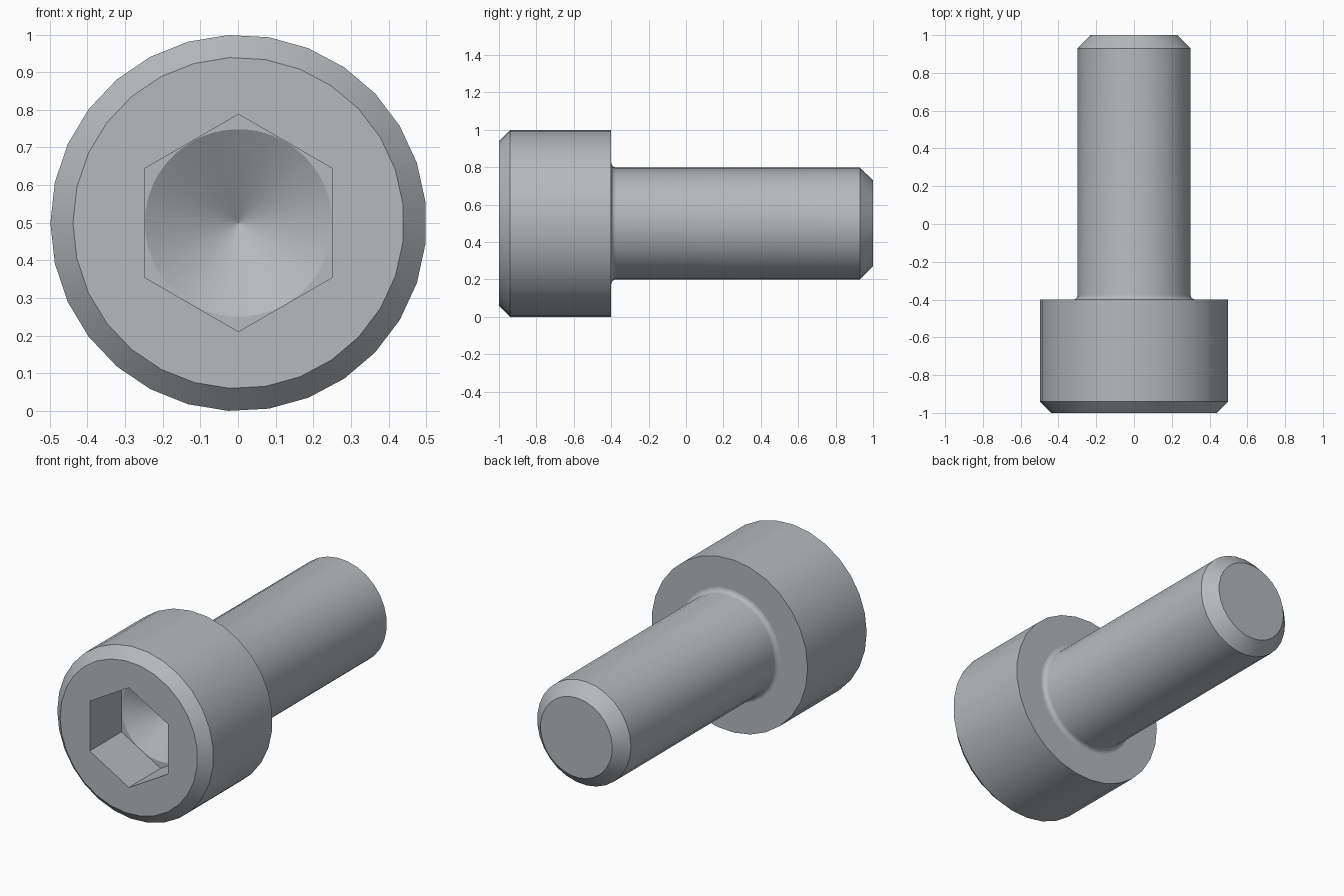
import bpy, bmesh, math

if "Cube" in bpy.data.objects:
    bpy.data.objects.remove(bpy.data.objects["Cube"])

SIDES = 29          # facets round the head and shank
CONE_SIDES = 87     # finer drill point in the socket
R = 0.5
CX = R * (1 - math.cos(math.pi / SIDES)) / 2       # centres the odd polygon
CZ = R * math.cos(math.pi / SIDES / 2)             # rests it on the ground

steel = bpy.data.materials.new("steel grey")
steel.diffuse_color = (0.46, 0.49, 0.51, 1)
steel.use_nodes = True
steel.node_tree.nodes["Principled BSDF"].inputs["Base Color"].default_value = steel.diffuse_color

bm = bmesh.new()


def ring(radius, y, sides=SIDES, start=math.pi):
    return [bm.verts.new((CX + radius * math.cos(start + 2 * math.pi * i / sides), y,
                          CZ + radius * math.sin(start + 2 * math.pi * i / sides)))
            for i in range(sides)]


def skin(a, b):
    n = len(a)
    for i in range(n):
        j = (i + 1) % n
        bm.faces.new((a[i], a[j], b[j], b[i]))


def plate_with_hole(outer, inner):
    edges = []
    for loop in (outer, inner):
        for i, v in enumerate(loop):
            w = loop[(i + 1) % len(loop)]
            edges.append(bm.edges.get((v, w)) or bm.edges.new((v, w)))
    bmesh.ops.triangle_fill(bm, edges=edges, use_beauty=True, normal=(0, -1, 0))


# Turned outside: head chamfer, head, fillet under the head, shank, end chamfer
FILLET = 0.025
profile = [(0.44, -1.0), (0.5, -0.94), (0.5, -0.4)]
for k in range(5):
    a = math.pi / 2 * k / 4
    profile.append((0.3 + FILLET * (1 - math.sin(a)), -0.4 + FILLET * (1 - math.cos(a))))
profile += [(0.3, 0.93), (0.23, 1.0)]
rings = [ring(r, y) for r, y in profile]
for a, b in zip(rings, rings[1:]):
    skin(a, b)
bm.faces.new(rings[-1])

# Hexagonal socket with a conical bottom
HEX_R, FLOOR = 0.5 / math.sqrt(3), -0.71
hex_mouth = ring(HEX_R, -1.0, 6, math.pi / 2)
hex_floor = ring(HEX_R, FLOOR, 6, math.pi / 2)
cone_rim = ring(0.249, FLOOR, CONE_SIDES)
skin(hex_mouth, hex_floor)
plate_with_hole(rings[0], hex_mouth)
plate_with_hole(hex_floor, cone_rim)
tip = bm.verts.new((CX, FLOOR + 0.15, CZ))
for i in range(CONE_SIDES):
    bm.faces.new((cone_rim[i], cone_rim[(i + 1) % CONE_SIDES], tip))

bmesh.ops.recalc_face_normals(bm, faces=bm.faces)
mesh = bpy.data.meshes.new("socket_head_bolt")
bm.to_mesh(mesh)
bm.free()
mesh.materials.append(steel)
bolt = bpy.data.objects.new("socket_head_bolt", mesh)
bpy.context.collection.objects.link(bolt)

# Smooth the turned surfaces; keep the end planes and the socket flat
bpy.context.view_layer.objects.active = bolt
bolt.select_set(True)
bpy.ops.object.shade_smooth_by_angle(angle=math.radians(30))
for p in mesh.polygons:
    off_axis = math.hypot(p.center.x - CX, p.center.z - CZ)
    in_socket = off_axis < HEX_R and p.center.y < FLOOR + 0.15
    if abs(p.normal.y) > 0.999 or in_socket:
        p.use_smooth = False
